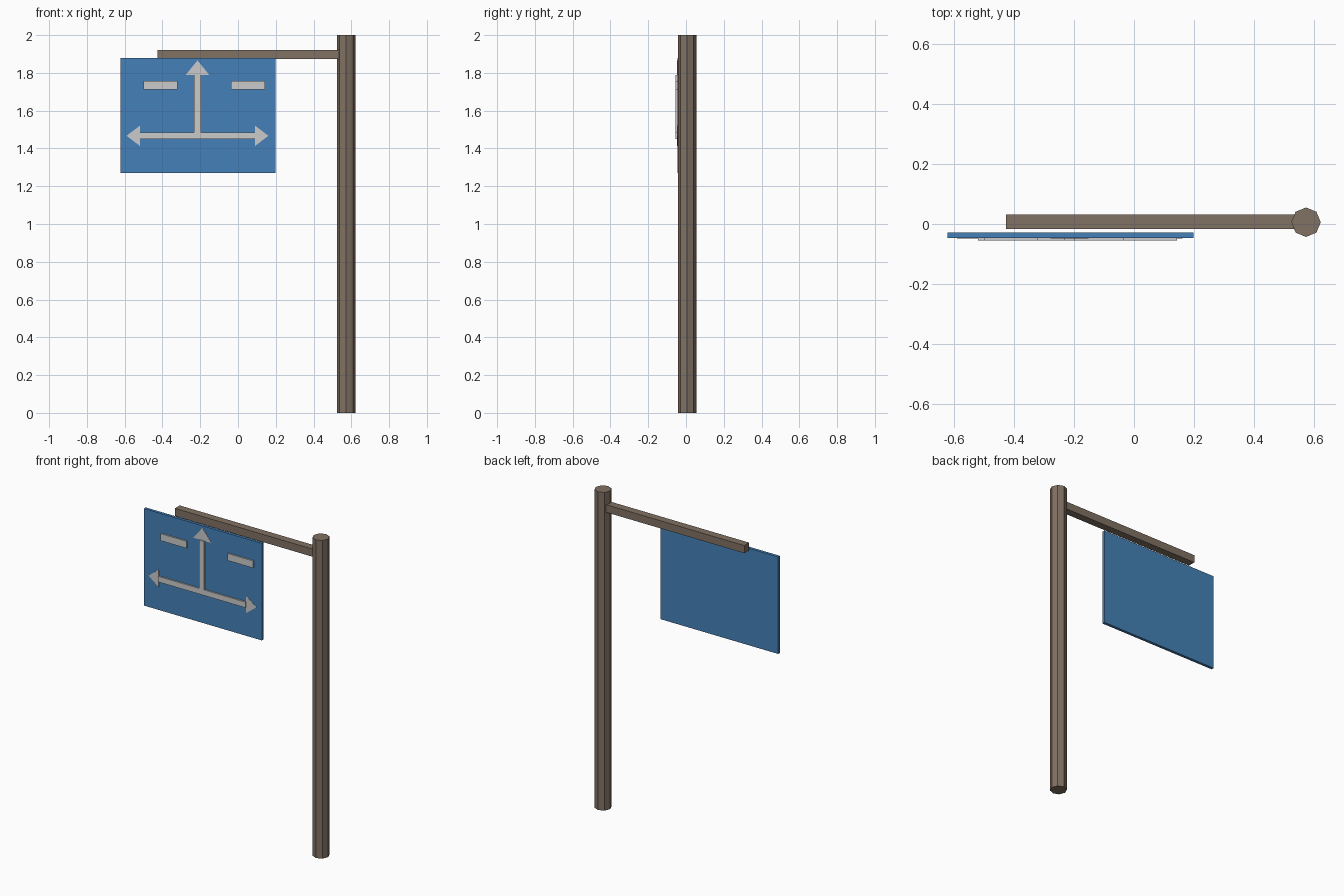
import bpy, bmesh, math

if "Cube" in bpy.data.objects:
    bpy.data.objects.remove(bpy.data.objects["Cube"])


def material(name, rgb):
    m = bpy.data.materials.new(name)
    m.diffuse_color = (*rgb, 1)
    m.use_nodes = True
    m.node_tree.nodes["Principled BSDF"].inputs["Base Color"].default_value = m.diffuse_color
    return m


brown = material("brown_metal", (0.22, 0.165, 0.125))
blue = material("blue_panel", (0.06, 0.22, 0.48))


def prism(name, outline, y0, y1, mat=None):
    """Extrude an (x, z) outline from y0 to y1."""
    bm = bmesh.new()
    face = bm.faces.new([bm.verts.new((x, y0, z)) for x, z in outline])
    ext = bmesh.ops.extrude_face_region(bm, geom=[face])
    for v in ext["geom"]:
        if isinstance(v, bmesh.types.BMVert):
            v.co.y = y1
    bmesh.ops.recalc_face_normals(bm, faces=bm.faces)
    mesh = bpy.data.meshes.new(name)
    bm.to_mesh(mesh)
    bm.free()
    ob = bpy.data.objects.new(name, mesh)
    bpy.context.collection.objects.link(ob)
    if mat:
        mesh.materials.append(mat)
    return ob


def box(name, x0, x1, z0, z1, y0, y1, mat=None):
    return prism(name, [(x0, z0), (x1, z0), (x1, z1), (x0, z1)], y0, y1, mat)


# Octagonal pole
bpy.ops.mesh.primitive_cylinder_add(vertices=8, radius=0.049, depth=2,
                                    location=(0.573, 0.006, 1))
pole = bpy.context.object
pole.name = "pole"
pole.data.materials.append(brown)

# Square arm and the hanging panel
box("arm", -0.427, 0.573, 1.873, 1.921, -0.017, 0.031, brown)
box("sign_panel", -0.622, 0.198, 1.269, 1.879, -0.046, -0.028, blue)

# Raised arrow shafts and dashes
FRONT, BACK = -0.055, -0.045
box("shaft_horizontal", -0.519, 0.09, 1.449, 1.484, FRONT, BACK)
box("shaft_vertical", -0.232, -0.197, 1.484, 1.788, FRONT, BACK)
for side, x in (("left", -0.5), ("right", -0.036)):
    box("dash_" + side, x, x + 0.18, 1.713, 1.757, FRONT, BACK)

# Thin arrow heads, almost flush with the panel
heads = {
    "left": [(-0.59, 1.467), (-0.519, 1.413), (-0.519, 1.521)],
    "right": [(0.161, 1.467), (0.09, 1.521), (0.09, 1.413)],
    "up": [(-0.2145, 1.866), (-0.278, 1.788), (-0.151, 1.788)],
}
for side, tri in heads.items():
    prism("arrow_head_" + side, tri, -0.0475, BACK)
